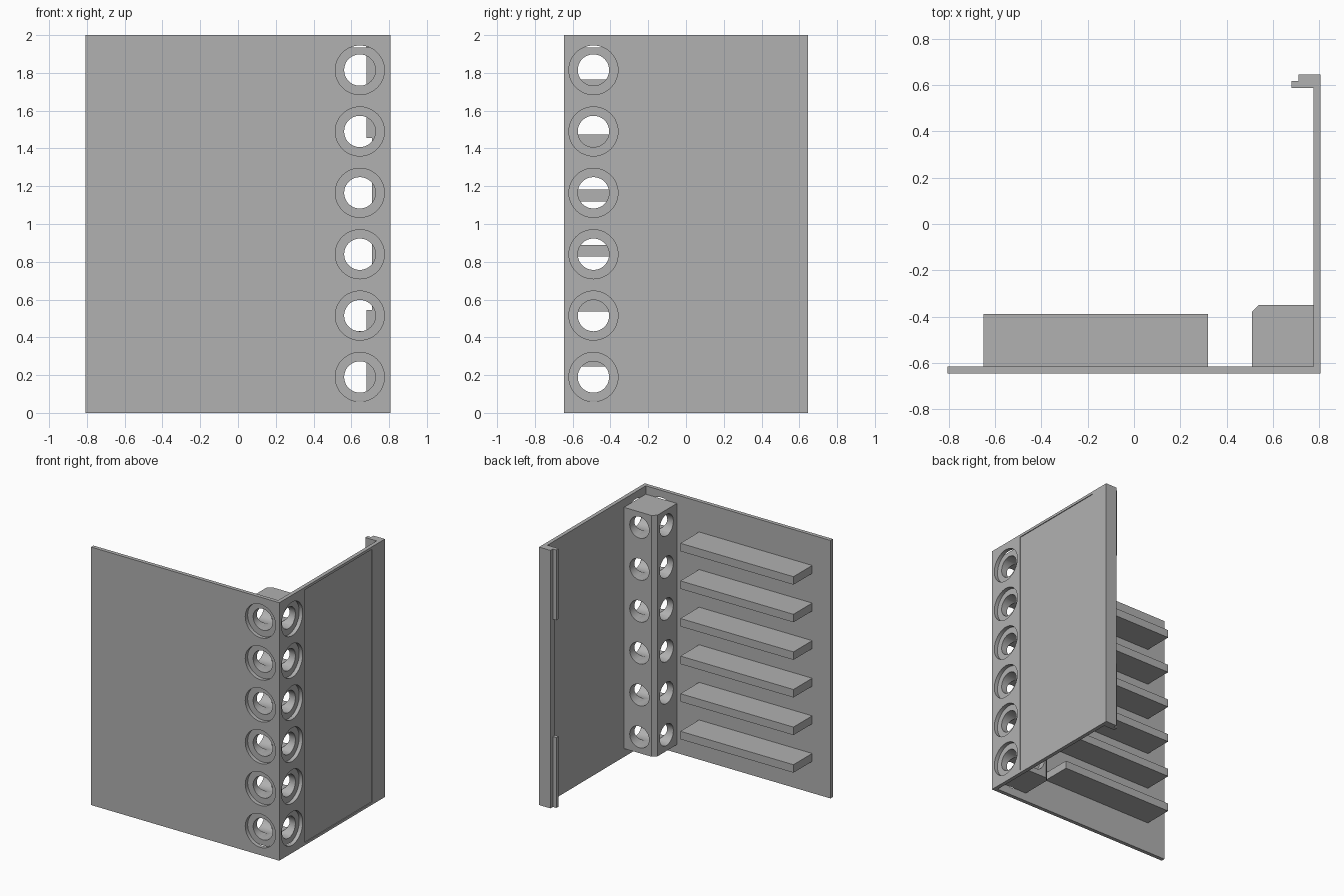
import bpy, bmesh, math
from mathutils import Matrix, Vector

cube = bpy.data.objects.get("Cube")
if cube:
    bpy.data.objects.remove(cube, do_unlink=True)

grey = bpy.data.materials.new("plain grey")
grey.use_nodes = True
colour = (0.44, 0.44, 0.44, 1)
grey.diffuse_color = colour
grey.node_tree.nodes["Principled BSDF"].inputs["Base Color"].default_value = colour

X, Y, H, T = 0.807, 0.647, 2.0, 0.03      # half width, half depth, height, wall
HOLE_X, HOLE_Y = 0.645, -0.49
HOLE_Z = [0.19 + 0.325 * i for i in range(6)]


def finish(name, bm):
    bmesh.ops.recalc_face_normals(bm, faces=bm.faces)
    mesh = bpy.data.meshes.new(name)
    bm.to_mesh(mesh)
    bm.free()
    mesh.materials.append(grey)
    ob = bpy.data.objects.new(name, mesh)
    bpy.context.collection.objects.link(ob)
    return ob


def prism(name, outline, z0, z1):
    bm = bmesh.new()
    face = bm.faces.new([bm.verts.new((x, y, z0)) for x, y in outline])
    up = bmesh.ops.extrude_face_region(bm, geom=[face])["geom"]
    bmesh.ops.translate(bm, vec=(0, 0, z1 - z0),
                        verts=[v for v in up if isinstance(v, bmesh.types.BMVert)])
    return finish(name, bm)


def box(name, x0, x1, y0, y1, z0, z1):
    return prism(name, [(x0, y0), (x1, y0), (x1, y1), (x0, y1)], z0, z1)


def hole_row(name, axis, radius, start, end):
    """Row of six cylinders running along the x or y axis."""
    bm = bmesh.new()
    mid = (start + end) / 2
    for z in HOLE_Z:
        if axis == "X":
            place = Matrix.Translation((mid, HOLE_Y, z)) @ Matrix.Rotation(math.pi / 2, 4, "Y")
        else:
            place = Matrix.Translation((HOLE_X, mid, z)) @ Matrix.Rotation(math.pi / 2, 4, "X")
        bmesh.ops.create_cone(bm, cap_ends=True, segments=48, radius1=radius,
                              radius2=radius, depth=end - start, matrix=place)
    return finish(name, bm)


def cut(ob, cutters):
    for c in cutters:
        mod = ob.modifiers.new("cut", "BOOLEAN")
        mod.operation = "DIFFERENCE"
        mod.solver = "EXACT"
        mod.object = c
    bpy.context.view_layer.update()
    done = ob.evaluated_get(bpy.context.evaluated_depsgraph_get())
    mesh = bpy.data.meshes.new_from_object(done)
    ob.modifiers.clear()
    ob.data = mesh
    for c in cutters:
        bpy.data.objects.remove(c, do_unlink=True)
    bpy.ops.object.select_all(action="DESELECT")
    ob.select_set(True)
    bpy.context.view_layer.objects.active = ob
    bpy.ops.object.shade_smooth_by_angle(angle=math.radians(30))


# L-shaped walls with a folded rear lip
walls = prism("corner_walls", [
    (-X, -Y), (X, -Y), (X, Y), (0.71, Y), (0.71, 0.588),
    (X - T, 0.588), (X - T, T - Y), (-X, T - Y)], 0, H)
cut(walls, [
    hole_row("front_bore", "Y", 0.13, -Y - 0.05, T - Y + 0.001),
    hole_row("side_bore", "X", 0.13, X - T - 0.001, X + 0.05),
    box("side_recess", X - 0.006, X + 0.05, -0.33, 0.49, 0.02, H - 0.02)])

# Corner column, chamfered on its inner edge and drilled both ways
column = prism("drilled_column", [
    (0.51, T - Y), (X - T, T - Y), (X - T, -0.35), (0.54, -0.35), (0.51, -0.38)],
    0.065, H - 0.065)
cut(column, [
    hole_row("front_drill", "Y", 0.083, -0.8, -0.2),
    hole_row("side_drill", "X", 0.083, 0.4, 0.9)])

# Shelves behind the front wall
for i in range(6):
    z = 0.245 + 0.2915 * i
    box(f"shelf_{i + 1}", -0.65, 0.32, T - Y, -0.388, z, z + 0.062)

# Hook tabs on the rear lip
box("lower_hook_tab", 0.68, 0.71, 0.588, 0.618, 0, 0.545)
box("upper_hook_tab", 0.68, 0.71, 0.588, 0.618, 1.455, H)
